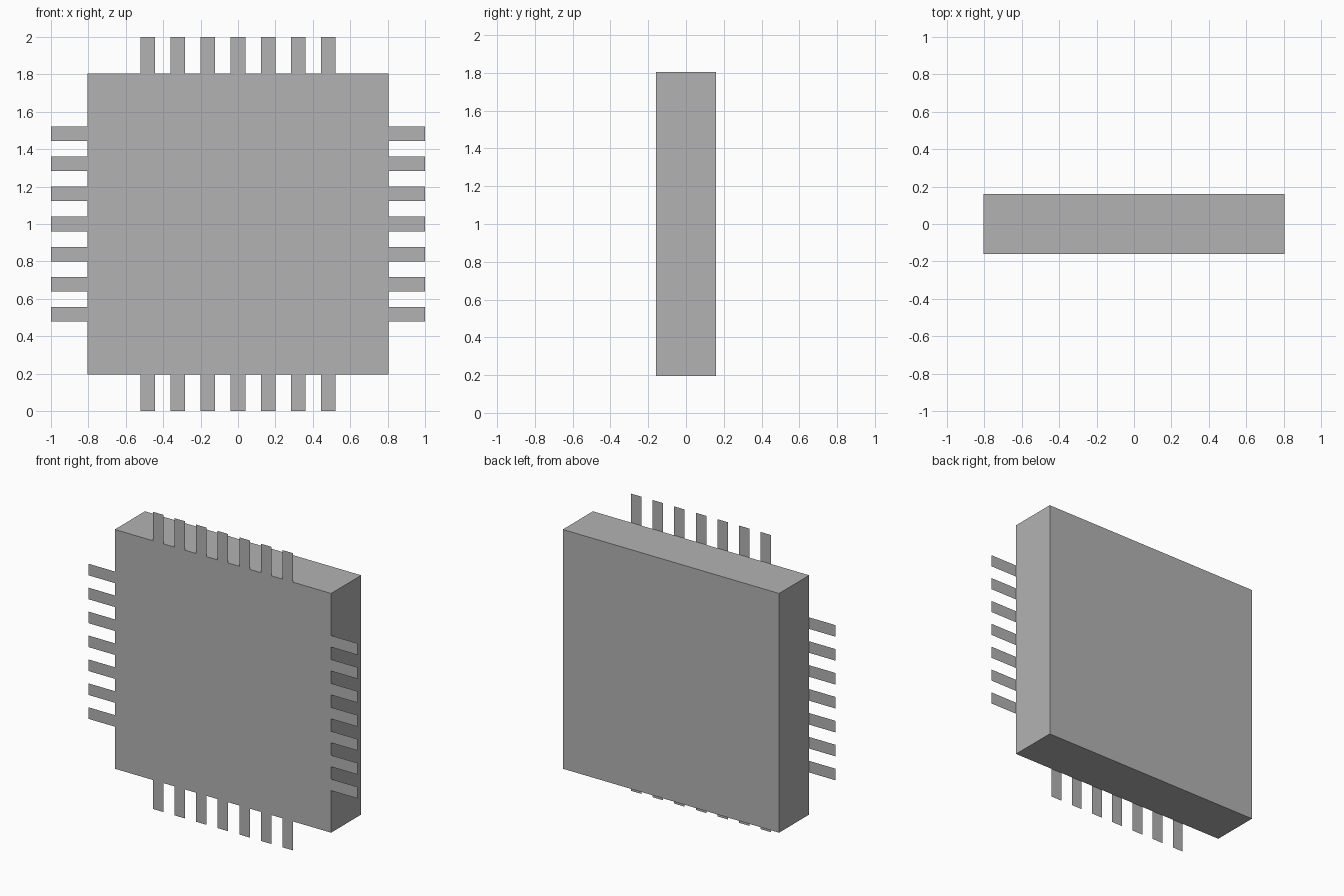
import bpy
import bmesh
from math import pi
from mathutils import Matrix, Vector

if "Cube" in bpy.data.objects:
    bpy.data.objects.remove(bpy.data.objects["Cube"], do_unlink=True)

HALF = 0.805       # half width of the square body
DEPTH = 0.32
REACH = 1.0        # distance from the centre to a pin tip
PITCH = 0.161
PIN_WIDTH = 0.078
PIN_COUNT = 7
CENTRE = Vector((0, 0, 1))

grey = bpy.data.materials.new("plain grey")
grey.use_nodes = True
colour = (0.45, 0.45, 0.45, 1)
grey.diffuse_color = colour
grey.node_tree.nodes["Principled BSDF"].inputs["Base Color"].default_value = colour


def add_object(name, bm):
    mesh = bpy.data.meshes.new(name)
    bm.to_mesh(mesh)
    bm.free()
    mesh.materials.append(grey)
    obj = bpy.data.objects.new(name, mesh)
    obj.location = CENTRE
    bpy.context.collection.objects.link(obj)
    return obj


# Square chip body
bm = bmesh.new()
bmesh.ops.create_cube(bm, size=1, matrix=Matrix.Diagonal((2 * HALF, DEPTH, 2 * HALF, 1)))
add_object("chip_body", bm)


# Flat sheet pins, flush with the front face, one row for each edge
def pin_row(name, angle):
    bm = bmesh.new()
    turn = Matrix.Rotation(angle, 4, "Y")
    for i in range(PIN_COUNT):
        x = (i - (PIN_COUNT - 1) / 2) * PITCH
        left, right = x - PIN_WIDTH / 2, x + PIN_WIDTH / 2
        corners = ((left, HALF), (right, HALF), (right, REACH), (left, REACH))
        bm.faces.new([bm.verts.new(turn @ Vector((u, -DEPTH / 2, v))) for u, v in corners])
    add_object(name, bm)


for k, side in enumerate(("top", "left", "bottom", "right")):
    pin_row(side + "_pins", k * pi / 2)
